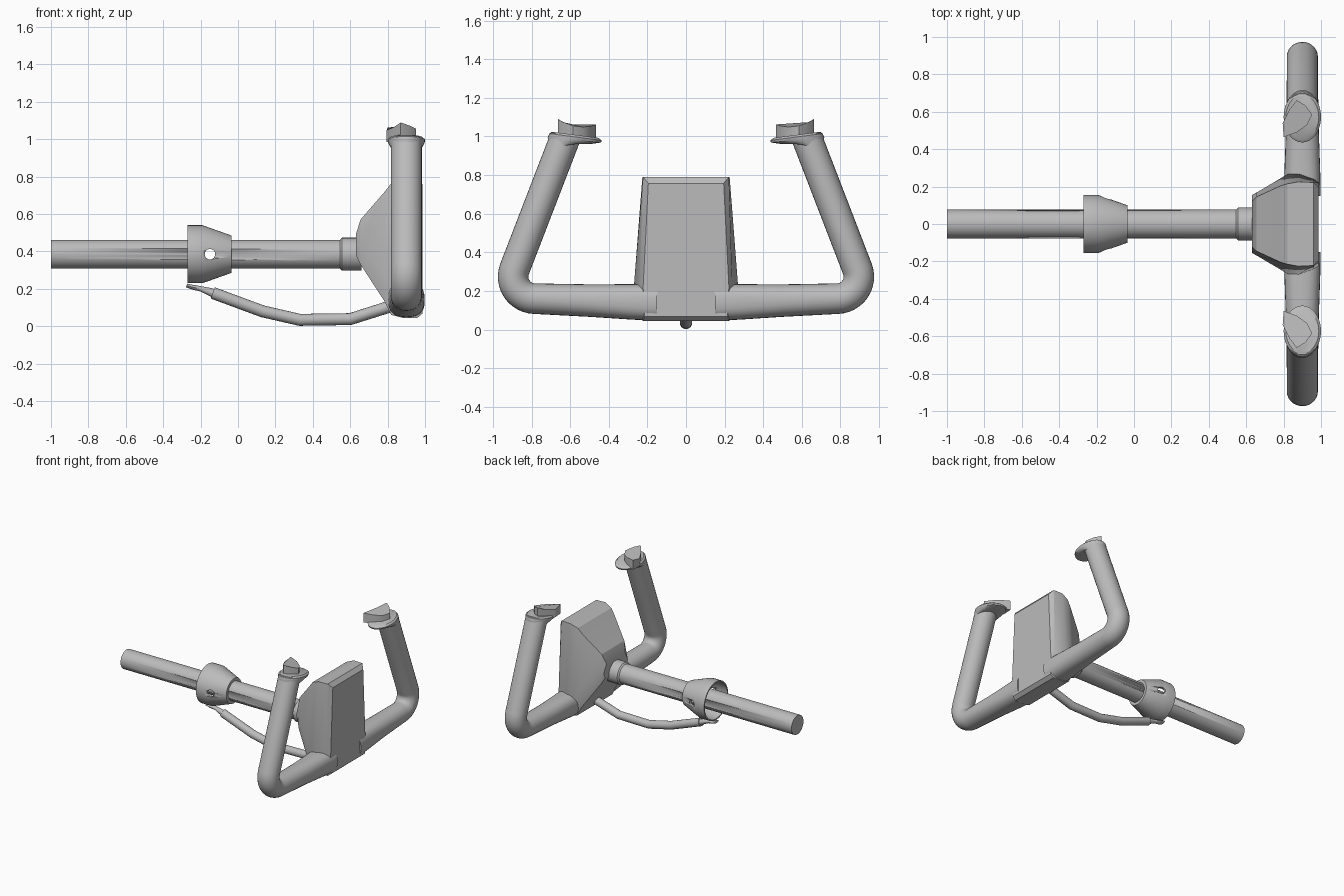
import bpy, bmesh, math
from mathutils import Vector

if "Cube" in bpy.data.objects:
    bpy.data.objects.remove(bpy.data.objects["Cube"])

grey = bpy.data.materials.new("mid grey")
grey.diffuse_color = (0.5, 0.5, 0.5, 1)
grey.use_nodes = True
grey.node_tree.nodes["Principled BSDF"].inputs["Base Color"].default_value = grey.diffuse_color
AXIS_Z = 0.385


def make(name, rings, cap=True, closed=False, angle=35):
    """Skin a list of equal-length point rings into one object."""
    bm = bmesh.new()
    vr = [[bm.verts.new(p) for p in r] for r in rings]
    n = len(vr[0])
    pairs = list(zip(vr, vr[1:])) + ([(vr[-1], vr[0])] if closed else [])
    for a, b in pairs:
        for i in range(n):
            j = (i + 1) % n
            bm.faces.new((a[i], a[j], b[j], b[i]))
    if cap and not closed:
        bm.faces.new(vr[0])
        bm.faces.new(vr[-1])
    bmesh.ops.recalc_face_normals(bm, faces=bm.faces)
    me = bpy.data.meshes.new(name)
    bm.to_mesh(me)
    bm.free()
    me.materials.append(grey)
    ob = bpy.data.objects.new(name, me)
    bpy.context.collection.objects.link(ob)
    bpy.ops.object.select_all(action='DESELECT')
    ob.select_set(True)
    bpy.context.view_layer.objects.active = ob
    if angle:
        bpy.ops.object.shade_smooth_by_angle(angle=math.radians(angle))
    return ob


def lathe(name, profile, n=40, closed=False):
    """Turn (x, radius) points around the shaft axis."""
    ts = [2 * math.pi * i / n for i in range(n)]
    return make(name, [[(x, r * math.cos(t), AXIS_Z + r * math.sin(t)) for t in ts]
                       for x, r in profile], closed=closed)


def sweep(name, path, side, radii, n=24, power=None, angle=35):
    """Sweep an ellipse along a planar path; radii = (side, in-plane)."""
    rings = []
    for k, p in enumerate(path):
        d0 = (p - path[max(k - 1, 0)]).normalized()
        d1 = (path[min(k + 1, len(path) - 1)] - p).normalized()
        nrm = (d0 + d1).normalized().cross(side)
        a, b = radii[k]
        e = power[k] if power else 1
        ring = []
        for i in range(n):
            t = 2 * math.pi * i / n
            c, s = math.cos(t), math.sin(t)
            c = math.copysign(abs(c) ** e, c)
            s = math.copysign(abs(s) ** e, s)
            ring.append(p + side * (a * c) + nrm * (b * s))
        rings.append(ring)
    return make(name, rings, angle=angle)


# Shaft, neck ring and hollow conical collar
shaft = lathe("shaft", [(-1, .077), (.57, .077)])
lathe("shaft_neck", [(.545, .076), (.556, .088), (.60, .088), (.66, .088)])
collar = lathe("collar", [(-.27, .155), (-.19, .155), (-.035, .10), (-.035, .07),
                          (-.06, .07), (-.19, .14), (-.27, .145)], closed=True)

# Cross pin hole through collar and shaft
cutter = make("pin_hole_cutter",
              [[(-.15 + .028 * math.cos(i * math.pi / 12), y,
                 AXIS_Z + .028 * math.sin(i * math.pi / 12)) for i in range(24)]
               for y in (-.3, .3)])
cutter.hide_render = True
cutter.display_type = 'WIRE'
for ob in (shaft, collar):
    m = ob.modifiers.new("pin_hole", 'BOOLEAN')
    m.operation = 'DIFFERENCE'
    m.object = cutter
    m.solver = 'EXACT'

# Hub: six-sided sections along x, (half width, z) for top, middle, bottom
sections = [
    (.630, (.120, .49), (.155, .42), (.135, .38)),
    (.655, (.145, .57), (.168, .42), (.160, .33)),
    (.785, (.205, .72), (.245, .27), (.225, .13)),
    (.820, (.215, .765), (.266, .23), (.228, .06)),
    (.880, (.226, .79), (.270, .22), (.225, .045)),
    (.960, (.222, .79), (.240, .22), (.222, .045)),
    (.987, (.195, .757), (.222, .22), (.215, .068)),
]
make("hub", [[(x, w, z) for w, z in (t, m, b)] +
             [(x, -w, z) for w, z in (b, m, t)] for x, t, m, b in sections], angle=20)

# Handles: one bent tube per side with a flared cap and a rocker switch
p0, corner, p1 = Vector((.15, .140)), Vector((.945, .165)), Vector((.625, .995))
d_in, d_out = (corner - p0).normalized(), (p1 - corner).normalized()
BEND = .16
for s, tag in ((1, "right"), (-1, "left")):
    flat = [p0, Vector((.27, .143)), Vector((.50, .150))]
    a, b = corner - d_in * BEND, corner + d_out * BEND
    turn = d_in.angle(d_out)
    r = BEND / math.tan((math.pi - turn) / 2) ** -1
    r = BEND / math.tan(turn / 2)
    centre = a + Vector((-d_in.y, d_in.x)) * r
    base = math.atan2(a.y - centre.y, a.x - centre.x)
    for i in range(13):
        t = base + turn * i / 12
        flat.append(centre + Vector((math.cos(t), math.sin(t))) * r)
    flat += [b.lerp(p1, .5), p1]
    path = [Vector((.90, s * q.x, q.y)) for q in flat]
    k = len(path) - 3
    sweep("handle_" + tag, path, Vector((1, 0, 0)),
          [(.098, .094), (.096, .092), (.088, .084)] + [(.083, .079)] * k,
          n=28, power=[.75, .75, .9] + [1] * k)

    # Oval cap flaring out of the tube end: centre y, z, x radius, y radius, slope
    rings = []
    for cy, cz, rx, ry, slope in ((.635, .950, .080, .080, -.2), (.605, .962, .088, .105, .02),
                                  (.578, .982, .098, .138, .10), (.572, .997, .100, .136, .13),
                                  (.572, 1.008, .088, .118, .13)):
        rings.append([(.90 + rx * math.cos(t), s * (cy + ry * math.sin(t)),
                       cz + slope * ry * math.sin(t))
                      for t in (2 * math.pi * i / 32 for i in range(32))])
    make("grip_cap_" + tag, rings)

    # Rocker switch with a dished top
    plan = [(.87, .662), (.915, .635), (.953, .585), (.925, .53), (.87, .49),
            (.80, .465), (.795, .54), (.83, .61)]
    top = [(x, s * y, 1.05 + .12 * (y - .56) + 2.6 * (y - .56) ** 2) for x, y in plan]
    make("rocker_switch_" + tag, [[(x, s * y, .985) for x, y in plan], top], angle=30)

# Cable slung beneath the shaft, with a stepped tapered end fitting
Y = Vector((0, 1, 0))
cable = [(.86, .12), (.78, .095), (.60, .038), (.33, .034), (.13, .080), (-.135, .178)]
sweep("cable", [Vector((x, 0, z)) for x, z in cable], Y, [(.032, .032)] * 6, n=16, angle=50)
tip = [(-.12, .172), (-.145, .182), (-.20, .200), (-.24, .208), (-.275, .218)]
sweep("cable_end", [Vector((x, 0, z)) for x, z in tip], Y,
      [(.024, .024), (.022, .022), (.015, .014), (.026, .013), (.026, .010)], n=12)
